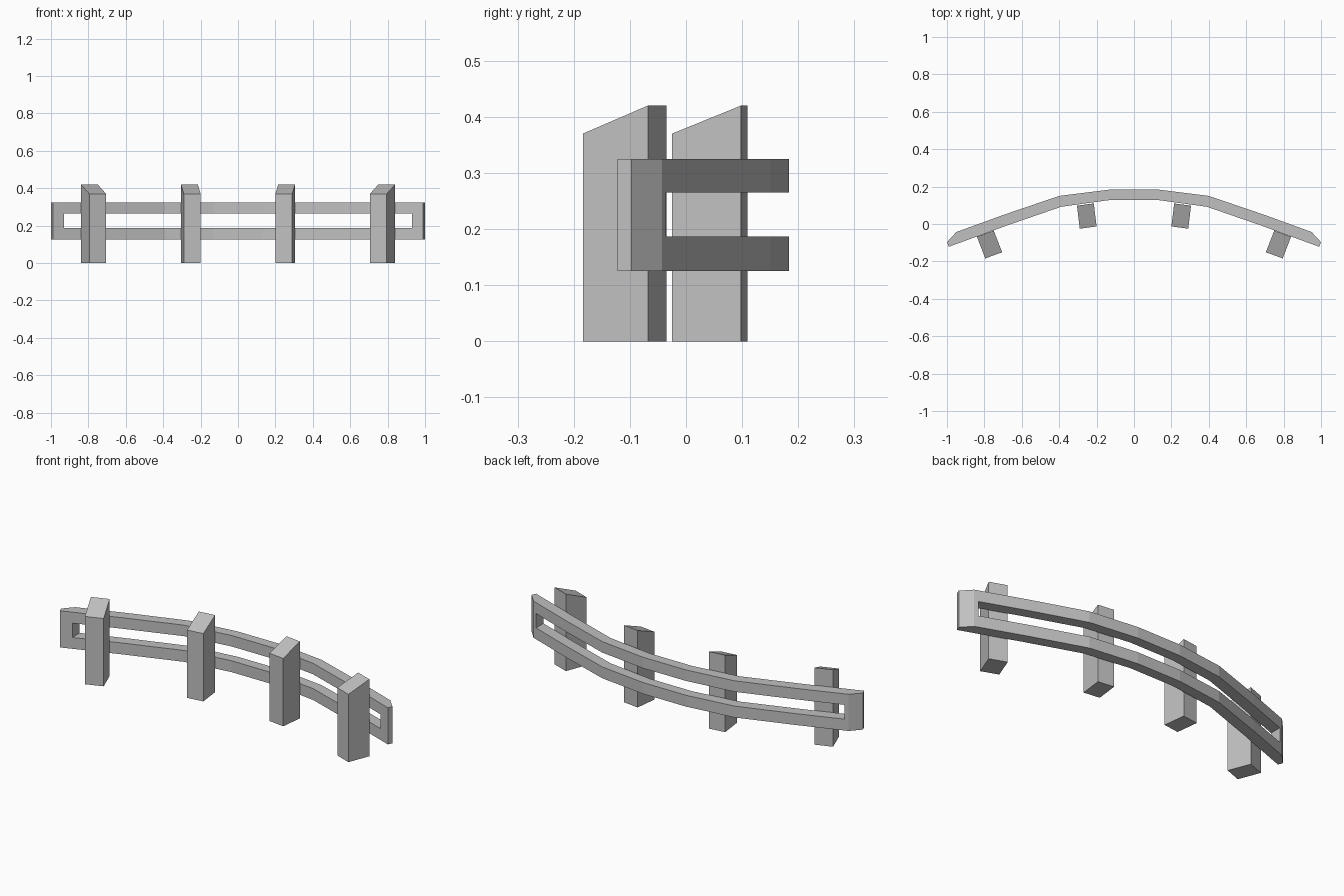
import bpy
import bmesh

cube = bpy.data.objects.get("Cube")
if cube:
    bpy.data.objects.remove(cube, do_unlink=True)

# One plain grey for everything
grey = bpy.data.materials.new("plain_grey")
grey.use_nodes = True
COLOUR = (0.53, 0.53, 0.53, 1)
grey.diffuse_color = COLOUR
grey.node_tree.nodes["Principled BSDF"].inputs["Base Color"].default_value = COLOUR


def finish(name, bm):
    bmesh.ops.remove_doubles(bm, verts=bm.verts, dist=1e-5)
    bmesh.ops.recalc_face_normals(bm, faces=bm.faces)
    mesh = bpy.data.meshes.new(name)
    bm.to_mesh(mesh)
    bm.free()
    mesh.materials.append(grey)
    bpy.context.collection.objects.link(bpy.data.objects.new(name, mesh))


def add_face(bm, points):
    bm.faces.new([bm.verts.new(p) for p in points])


# Curved rail: (front point, back point) stations along the model's left half
half = [
    ((0.13, 0.128), (0.13, 0.184)),
    ((0.39, 0.092), (0.40, 0.15)),
    ((0.685, -0.01), (0.70, 0.048)),
    ((0.93, -0.1), (0.93, -0.036)),
    ((0.95, -0.107), (0.95, -0.043)),
    ((0.99, -0.122), (1.0, -0.097)),
]
mirrored = [((-f[0], f[1]), (-b[0], b[1])) for f, b in reversed(half)]
stations = mirrored + half
levels = [0.125, 0.187, 0.265, 0.325]
spans = len(stations) - 1


def solid(i, j):
    # The middle band is open except at both closed ends
    return 0 <= i < spans and 0 <= j < 3 and (j != 1 or i < 2 or i >= spans - 2)


bm = bmesh.new()
for i in range(spans):
    (f0, b0), (f1, b1) = stations[i], stations[i + 1]
    for j in range(3):
        if not solid(i, j):
            continue
        lo, hi = levels[j], levels[j + 1]
        for p, q in ((f0, f1), (b0, b1)):
            add_face(bm, [(*p, lo), (*q, lo), (*q, hi), (*p, hi)])
        for z, nj in ((lo, j - 1), (hi, j + 1)):
            if not solid(i, nj):
                add_face(bm, [(*f0, z), (*f1, z), (*b1, z), (*b0, z)])
        for f, b, ni in ((f0, b0, i - 1), (f1, b1, i + 1)):
            if not solid(ni, j):
                add_face(bm, [(*f, lo), (*b, lo), (*b, hi), (*f, hi)])
finish("curved_rail", bm)


# Posts with tops sloping down to the front
def post(name, footprint, side):
    tops = (0.37, 0.37, 0.42, 0.42)
    low = [(x * side, y, 0) for x, y in footprint]
    high = [(x * side, y, z) for (x, y), z in zip(footprint, tops)]
    bm = bmesh.new()
    add_face(bm, low)
    add_face(bm, high)
    for k in range(4):
        n = (k + 1) % 4
        add_face(bm, [low[k], low[n], high[n], high[k]])
    finish(name, bm)


outer = [(0.705, -0.151), (0.795, -0.184), (0.84, -0.068), (0.75, -0.035)]
inner = [(0.20, -0.013), (0.29, -0.025), (0.305, 0.098), (0.215, 0.11)]
for label, side in (("left", 1), ("right", -1)):
    post(f"outer_post_{label}", outer, side)
    post(f"inner_post_{label}", inner, side)
